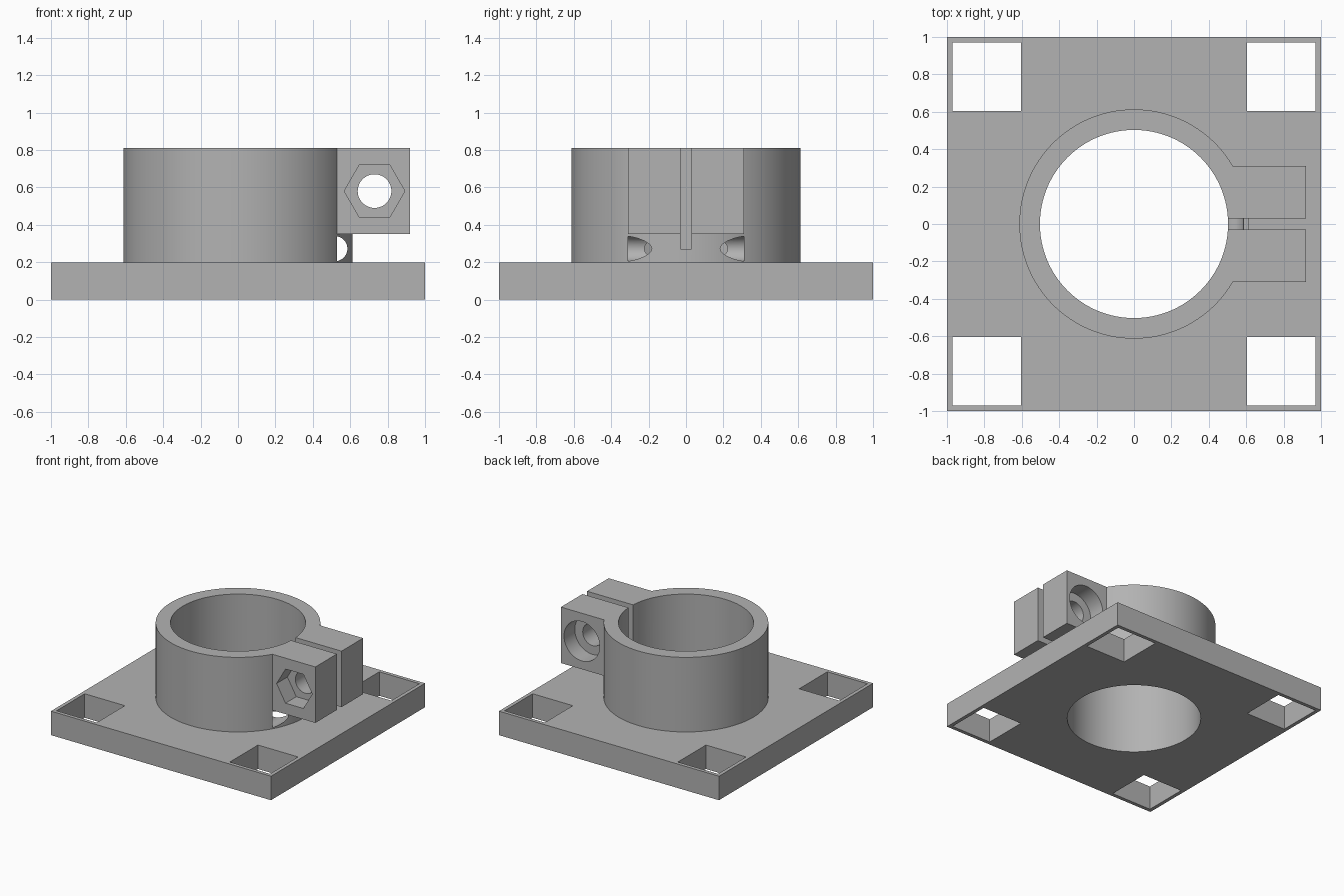
import bpy
from math import radians

# Remove the default cube
cube = bpy.data.objects.get("Cube")
if cube:
    bpy.data.objects.remove(cube, do_unlink=True)

grey = bpy.data.materials.new("plain grey")
grey.use_nodes = True
COLOUR = (0.45, 0.45, 0.45, 1)
grey.diffuse_color = COLOUR
grey.node_tree.nodes["Principled BSDF"].inputs["Base Color"].default_value = COLOUR

PLATE_TOP, TOP = 0.197, 0.81
LUG_Y, BOLT_X, BOLT_Z = 0.31, 0.73, 0.58
POCKET = 0.14


def finish(name):
    obj = bpy.context.object
    obj.name = obj.data.name = name
    bpy.ops.object.transform_apply(location=True, rotation=True, scale=True)
    obj.data.materials.append(grey)
    return obj


def box(name, low, high):
    centre = [(a + b) / 2 for a, b in zip(low, high)]
    bpy.ops.mesh.primitive_cube_add(size=1, location=centre)
    bpy.context.object.scale = [b - a for a, b in zip(low, high)]
    return finish(name)


def upright(name, radius, low, high):
    bpy.ops.mesh.primitive_cylinder_add(
        vertices=128, radius=radius, depth=high - low, location=(0, 0, (low + high) / 2))
    return finish(name)


def crosswise(name, radius, x, z, low, high, sides=48, spin=0):
    """Cylinder or prism lying along y."""
    bpy.ops.mesh.primitive_cylinder_add(
        vertices=sides, radius=radius, depth=high - low,
        location=(x, (low + high) / 2, z), rotation=(radians(90), radians(spin), 0))
    return finish(name)


def combine(target, tool, operation):
    mod = target.modifiers.new(tool.name, "BOOLEAN")
    mod.operation, mod.solver, mod.object = operation, "EXACT", tool
    bpy.context.view_layer.objects.active = target
    bpy.ops.object.modifier_apply(modifier=mod.name)
    bpy.data.objects.remove(tool, do_unlink=True)


# Square base plate, ring and clamp lug block joined into one body
body = box("clamp_mount", (-1, -1, 0), (1, 1, PLATE_TOP))
combine(body, upright("ring", 0.613, 0.1, TOP), "UNION")
combine(body, box("lug_block", (0.45, -LUG_Y, 0.35), (0.92, LUG_Y, TOP)), "UNION")

# Main bore, through the plate as well
combine(body, upright("bore", 0.503, -0.2, 1), "DIFFERENCE")

# Square corner windows
for sx in (-1, 1):
    for sy in (-1, 1):
        xs, ys = sorted((sx * 0.605, sx * 0.97)), sorted((sy * 0.605, sy * 0.97))
        window = box("corner_window", (xs[0], ys[0], -0.1), (xs[1], ys[1], 0.3))
        combine(body, window, "DIFFERENCE")

# Tunnel under the lugs, and the slit that splits the clamp
combine(body, crosswise("tunnel", 0.067, 0.518, 0.272, -LUG_Y, LUG_Y), "DIFFERENCE")
combine(body, box("slit", (0.4, -0.03, 0.27), (1, 0.03, 1)), "DIFFERENCE")

# Bolt hole, hexagonal nut pocket in front, round head pocket behind
combine(body, crosswise("bolt_hole", 0.09, BOLT_X, BOLT_Z, -0.5, 0.5), "DIFFERENCE")
combine(body, crosswise("nut_pocket", 0.162, BOLT_X, BOLT_Z, -0.5, POCKET - LUG_Y, 6, 30),
        "DIFFERENCE")
combine(body, crosswise("head_pocket", 0.162, BOLT_X, BOLT_Z, LUG_Y - POCKET, 0.5),
        "DIFFERENCE")

# Smooth round walls with crisp edges
bpy.ops.object.select_all(action="DESELECT")
body.select_set(True)
bpy.context.view_layer.objects.active = body
bpy.ops.object.shade_smooth_by_angle(angle=radians(30))
